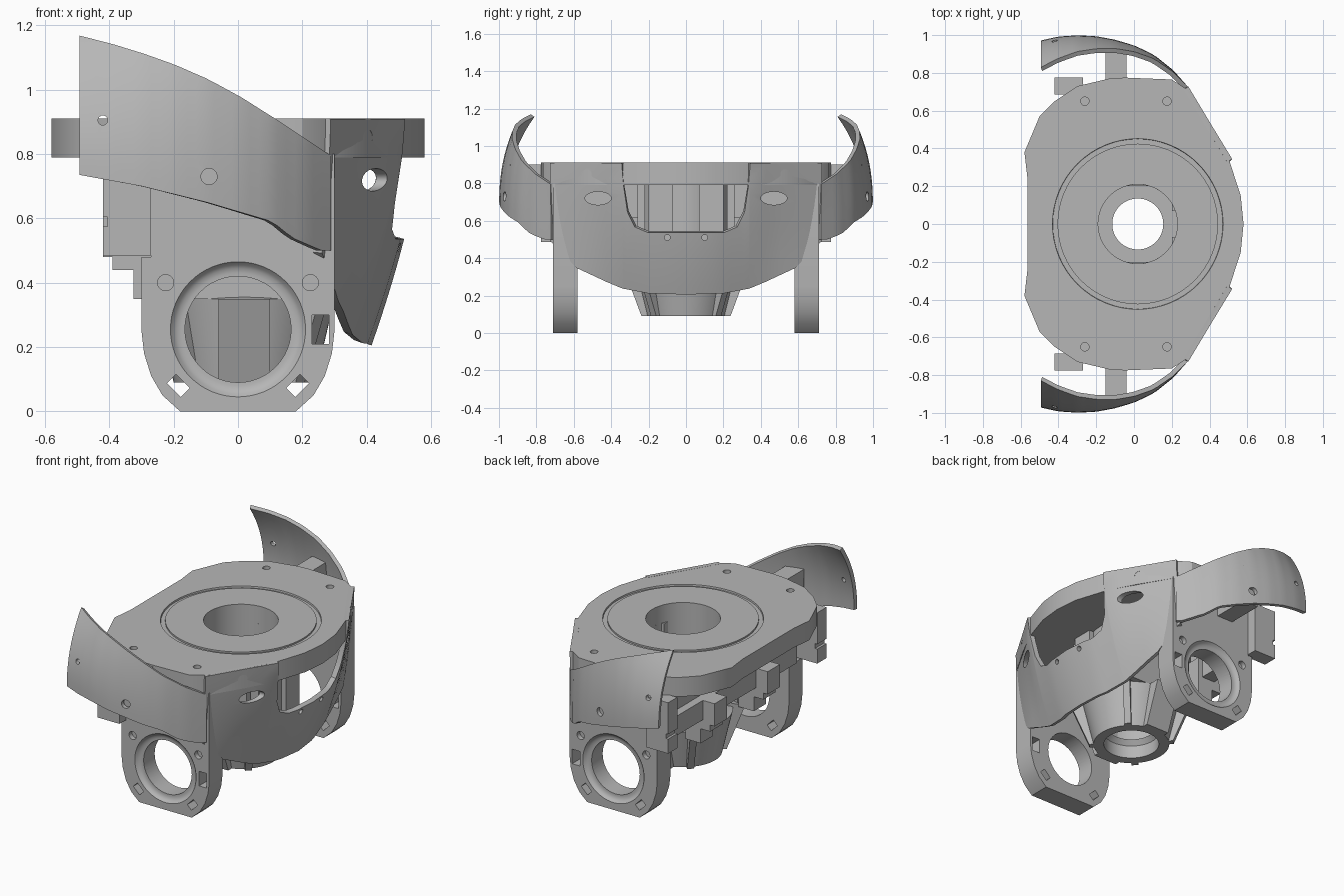
import bpy, bmesh, math
from mathutils import Matrix, Vector

old = bpy.data.objects.get("Cube")
if old:
    bpy.data.objects.remove(old, do_unlink=True)

grey = bpy.data.materials.new("plain grey")
grey.use_nodes = True
COLOUR = (0.47, 0.47, 0.47, 1)
grey.diffuse_color = COLOUR
grey.node_tree.nodes["Principled BSDF"].inputs["Base Color"].default_value = COLOUR


def activate(obj):
    bpy.ops.object.select_all(action='DESELECT')
    obj.select_set(True)
    bpy.context.view_layer.objects.active = obj


def make(name, bm):
    bmesh.ops.recalc_face_normals(bm, faces=bm.faces)
    mesh = bpy.data.meshes.new(name)
    bm.to_mesh(mesh)
    bm.free()
    mesh.materials.append(grey)
    obj = bpy.data.objects.new(name, mesh)
    bpy.context.collection.objects.link(obj)
    return obj


def modify(obj, kind, **settings):
    mod = obj.modifiers.new(kind.lower(), kind)
    for key, value in settings.items():
        setattr(mod, key, value)
    activate(obj)
    bpy.ops.object.modifier_apply(modifier=mod.name)


def cut(obj, cutter):
    modify(obj, 'BOOLEAN', operation='DIFFERENCE', solver='EXACT', object=cutter)
    bpy.data.objects.remove(cutter, do_unlink=True)


def finish(obj, mirror=False, angle=30):
    if mirror:
        modify(obj, 'MIRROR', use_axis=(False, True, False), use_mirror_merge=False)
    activate(obj)
    bpy.ops.object.shade_smooth_by_angle(angle=math.radians(angle))
    return obj


def box(name, x, y, z, turn=0):
    bm = bmesh.new()
    size = Matrix.Diagonal((x[1] - x[0], y[1] - y[0], z[1] - z[0], 1))
    centre = Vector([sum(p) / 2 for p in (x, y, z)])
    place = Matrix.Translation(centre) @ Matrix.Rotation(turn, 4, 'Y')
    bmesh.ops.create_cube(bm, size=1, matrix=place @ size)
    return make(name, bm)


def prism(name, outline, start, end, axis):
    """Extrude an outline along y (outline in x,z) or z (outline in x,y)."""
    bm = bmesh.new()
    put = (lambda a, b: (a, start, b)) if axis == 'Y' else (lambda a, b: (a, b, start))
    face = bm.faces.new([bm.verts.new(put(a, b)) for a, b in outline])
    new = bmesh.ops.extrude_face_region(bm, geom=[face])["geom"]
    move = (0, end - start, 0) if axis == 'Y' else (0, 0, end - start)
    bmesh.ops.translate(bm, vec=move, verts=[v for v in new if isinstance(v, bmesh.types.BMVert)])
    return make(name, bm)


def rod(radius, length, centre, axis, stretch=1):
    turn = {'X': Matrix.Rotation(math.pi / 2, 4, 'Y'),
            'Y': Matrix.Rotation(math.pi / 2, 4, 'X'), 'Z': Matrix()}[axis]
    bm = bmesh.new()
    bmesh.ops.create_cone(bm, cap_ends=True, segments=48, radius1=radius, radius2=radius, depth=length,
                          matrix=Matrix.Translation(centre) @ turn @ Matrix.Diagonal((1, stretch, 1, 1)))
    return make("cutter", bm)


def lathe(name, profile, place, segments=64):
    """Spin a closed (radius, height) loop about its own z axis."""
    bm = bmesh.new()
    rings = []
    for i in range(segments):
        a = i * math.tau / segments
        rings.append([bm.verts.new(place @ Vector((r * math.cos(a), r * math.sin(a), h))) for r, h in profile])
    n = len(profile)
    for i in range(segments):
        a, b = rings[i], rings[(i + 1) % segments]
        for k in range(n):
            bm.faces.new((a[k], b[k], b[(k + 1) % n], a[(k + 1) % n]))
    return make(name, bm)


def at(points, x):
    """Linear interpolation through a few points."""
    for (x0, y0), (x1, y1) in zip(points, points[1:]):
        if x <= x1:
            return y0 + (y1 - y0) * max(0, x - x0) / (x1 - x0)
    return points[-1][1]


def sheet(name, columns, rows, surface, thickness):
    """Grid of surface(column, 0..1) points with thickness."""
    bm = bmesh.new()
    grid = [[bm.verts.new(surface(c, r / rows)) for r in range(rows + 1)] for c in columns]
    for a, b in zip(grid, grid[1:]):
        for r in range(rows):
            bm.faces.new((a[r], b[r], b[r + 1], a[r + 1]))
    obj = make(name, bm)
    modify(obj, 'SOLIDIFY', thickness=thickness, offset=0, use_even_offset=True)
    return obj


HUB = Matrix.Translation((0.02, 0, 0))

# Top deck with central bore, bearing groove and screw holes
half = [(0.58, 0.0), (0.565, 0.15), (0.5, 0.35), (0.41, 0.52), (0.3, 0.7), (0.2, 0.765), (-0.05, 0.775),
        (-0.13, 0.77), (-0.3, 0.73), (-0.42, 0.65), (-0.5, 0.57), (-0.58, 0.38), (-0.565, 0.25)]
deck = prism("top_deck", half + [(x, -y) for x, y in reversed(half[1:])], 0.79, 0.91, 'Z')
cut(deck, rod(0.21, 0.4, (0.02, 0, 0.85), 'Z'))
cut(deck, lathe("groove", [(0.425, 0.93), (0.425, 0.9), (0.45, 0.9), (0.455, 0.93)], HUB))
for x in (-0.26, 0.175):
    for y in (-0.65, 0.65):
        cut(deck, rod(0.022, 0.06, (x, y, 0.91), 'Z'))
finish(deck)

# Hollow central hub with tapered lower cone and ribs
hub = lathe("central_hub", [(0.16, 0.09), (0.22, 0.09), (0.28, 0.35), (0.24, 0.36), (0.24, 0.8), (0.21, 0.8),
                            (0.21, 0.2), (0.135, 0.2), (0.16, 0.17)], HUB)
finish(hub)
for i in range(4):
    rib = prism(f"hub_rib_{i + 1}", [(0.2, 0.09), (0.245, 0.09), (0.35, 0.35), (0.24, 0.38)], -0.02, 0.02, 'Y')
    rib.data.transform(HUB @ Matrix.Rotation(math.radians(45 + 90 * i), 4, 'Z'))
for i in (1, 3):
    wedge = prism(f"hub_wedge_{i}", [(0.2, 0.09), (0.238, 0.09), (0.335, 0.35), (0.2, 0.35)], -0.08, 0.08, 'Y')
    wedge.data.transform(HUB @ Matrix.Rotation(math.radians(90 * i), 4, 'Z'))
finish(box("hub_side_wall", (-0.2, 0.24), (0.22, 0.26), (0.35, 0.8)), True)
finish(box("hub_front_post", (0.2, 0.28), (0.07, 0.2), (0.36, 0.8)), True)

# Side legs with large bearing holes
side = [(0.18, 0), (0.235, 0.05), (0.27, 0.11), (0.292, 0.18), (0.3, 0.25)]
leg = prism("side_legs", side + [(0.3, 0.8), (-0.27, 0.8), (-0.27, 0.48), (-0.3, 0.48)]
            + [(-x, z) for x, z in reversed(side)], 0.58, 0.71, 'Y')
cut(leg, rod(0.165, 0.5, (0, 0.65, 0.255), 'Y'))
face = Matrix.Translation((0, 0.71, 0.255)) @ Matrix.Rotation(-math.pi / 2, 4, 'X')
cut(leg, lathe("countersink", [(0.21, 0.02), (0.21, 0), (0.2, -0.012), (0.19, -0.019), (0.176, -0.022),
                               (0.12, -0.022), (0.12, 0.02)], face))
cut(leg, box("window", (0.23, 0.283), (0.5, 0.8), (0.21, 0.3)))
for s in (-1, 1):
    cut(leg, box("slot", (s * 0.185 - 0.03, s * 0.185 + 0.03), (0.5, 0.8), (0.06, 0.1), s * -math.pi / 4))
    cut(leg, rod(0.025, 0.06, (s * 0.225, 0.71, 0.4), 'Y'))
finish(leg, True)

# Curved right-hand cowl, notched at the top and tucked in towards the bottom
cowl_top = [(0, 0.54), (0.2, 0.54), (0.27, 0.57), (0.31, 0.65), (0.332, 0.79), (0.336, 0.91), (0.8, 0.91)]
cowl_low = [(0, 0.21), (0.2, 0.217), (0.35, 0.245), (0.58, 0.35), (0.71, 0.49), (0.8, 0.52)]
cowl_x = [(0, 0.565), (0.15, 0.555), (0.34, 0.505), (0.52, 0.395), (0.72, 0.275)]
cowl_tuck = [(0, 0.28), (0.35, 0.3), (0.58, 0.15), (0.72, 0.1)]


def cowl_point(y, t):
    a = abs(y)
    low = at(cowl_low, a)
    z = low + (at(cowl_top, a) - low) * t
    return at(cowl_x, a) - at(cowl_tuck, a) * (0.91 - z) ** 1.5, y, z


ys = [0, 0.07, 0.14, 0.2, 0.235, 0.27, 0.29, 0.31, 0.332, 0.336, 0.42, 0.5, 0.58, 0.65, 0.72]
cowl = sheet("side_cowl", [-y for y in reversed(ys[1:])] + ys, 8, cowl_point, 0.03)
for s in (-1, 1):
    cut(cowl, rod(0.035, 0.4, (0.4, s * 0.47, 0.72), 'X', 2))
    cut(cowl, rod(0.025, 0.4, (0.4, s * 0.53, 0.85), 'X'))
    cut(cowl, rod(0.015, 0.2, (0.46, s * 0.1, 0.51), 'X'))
finish(cowl, angle=35)

# Swept side fins that lean inward at the top
fin_y = [(-0.49, 0.96), (-0.4, 0.98), (-0.3, 0.987), (-0.2, 0.982), (-0.1, 0.963), (0, 0.933), (0.1, 0.885),
         (0.2, 0.805), (0.28, 0.715)]
fin_low = [(-0.49, 0.735), (-0.3, 0.7), (-0.1, 0.65), (0.1, 0.59), (0.16, 0.54), (0.25, 0.5), (0.28, 0.5)]
fin_top = [(-0.49, 1.162), (-0.39, 1.137), (-0.3, 1.11), (-0.2, 1.075), (-0.1, 1.032), (0, 0.978),
           (0.1, 0.915), (0.28, 0.795)]
fin_lean = [(-0.49, 0.14), (-0.3, 0.085), (-0.1, 0.045), (0.1, 0.02), (0.28, 0)]


def fin_point(x, t):
    low = at(fin_low, x)
    return x, at(fin_y, x) - at(fin_lean, x) * t ** 2.2, low + (at(fin_top, x) - low) * t


fin = sheet("side_fins", [-0.49 + 0.77 * i / 28 for i in range(29)], 10, fin_point, 0.024)
for x, z, r in ((-0.42, 0.905, 0.015), (-0.09, 0.73, 0.025)):
    cut(fin, rod(r, 0.3, (x, 0.95, z), 'Y'))
finish(fin, True, 40)
finish(box("fin_mounts", (-0.15, -0.04), (0.7, 0.94), (0.66, 0.9)), True)

# Hanging corner blocks with a side notch
block = box("corner_blocks", (-0.42, -0.27), (0.685, 0.775), (0.485, 0.8))
cut(block, box("notch", (-0.45, -0.405), (0.6, 0.8), (0.575, 0.605)))
finish(block, True)

# Rear cross beam, infill panels and stepped brackets
box("rear_beam", (-0.34, -0.25), (-0.6, 0.6), (0.5, 0.62))
finish(box("rear_panel", (-0.29, -0.26), (0.2, 0.59), (0.55, 0.8)), True)
for name, x, z in (("upper", -0.42, (0.48, 0.62)), ("middle", -0.39, (0.44, 0.48)), ("lower", -0.325, (0.35, 0.44))):
    finish(box(f"rear_bracket_{name}", (x, -0.22), (0.2, 0.32), z), True)
